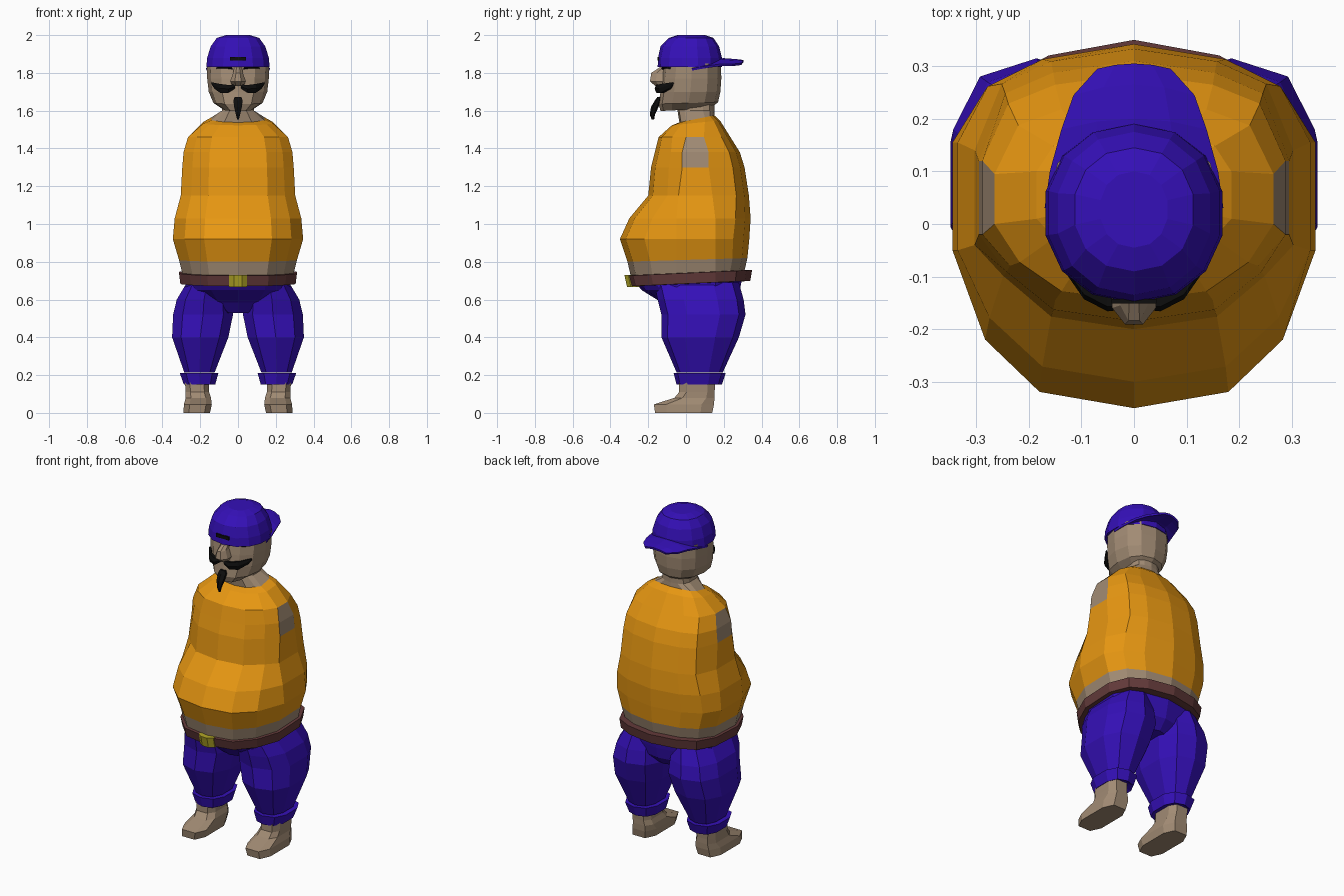
import bpy, bmesh, math

if "Cube" in bpy.data.objects:
    bpy.data.objects.remove(bpy.data.objects["Cube"])

def material(name, rgb):
    m = bpy.data.materials.new(name)
    m.diffuse_color = (*rgb, 1)
    m.use_nodes = True
    m.node_tree.nodes["Principled BSDF"].inputs["Base Color"].default_value = m.diffuse_color
    return m

ORANGE = material("orange shirt", (0.80, 0.31, 0.006))
BLUE = material("deep blue cloth", (0.035, 0.005, 0.48))
SKIN = material("tan skin", (0.36, 0.26, 0.175))
BROWN = material("brown leather", (0.125, 0.042, 0.042))
YELLOW = material("dull yellow", (0.45, 0.39, 0.02))
BLACK = material("black hair", (0.004, 0.004, 0.004))

def finish(name, bm, mats, mirror=False):
    bmesh.ops.recalc_face_normals(bm, faces=bm.faces)
    me = bpy.data.meshes.new(name)
    bm.to_mesh(me)
    bm.free()
    for m in mats:
        me.materials.append(m)
    ob = bpy.data.objects.new(name, me)
    bpy.context.collection.objects.link(ob)
    if mirror:
        ob.modifiers.new("mirror", 'MIRROR').use_mirror_merge = False
    return ob

def loft(name, rings, mats, pick=None, mirror=False):
    """Skin a list of equal-length closed rings; pick(row, column) gives the material index."""
    bm = bmesh.new()
    vs = [[bm.verts.new(p) for p in r] for r in rings]
    n = len(rings[0])
    for i in range(len(vs) - 1):
        for j in range(n):
            k = (j + 1) % n
            f = bm.faces.new((vs[i][j], vs[i][k], vs[i + 1][k], vs[i + 1][j]))
            f.material_index = pick(i, j) if pick else 0
    for end, row in ((vs[0], 0), (vs[-1], len(vs) - 2)):
        bm.faces.new(end).material_index = pick(row, 0) if pick else 0
    return finish(name, bm, mats, mirror)

def oval(z, x0, x1, y0, y1, n=12, p=1.0, slope=0.0):
    """Flat ring filling a box in x and y; p below 1 makes it squarer."""
    pts = []
    for k in range(n):
        a = 2 * math.pi * (k + (0.5 if n == 8 else 0)) / n - math.pi / 2
        c, s = math.cos(a), math.sin(a)
        c = math.copysign(abs(c) ** p, c) if abs(c) > 1e-6 else 0
        s = math.copysign(abs(s) ** p, s) if abs(s) > 1e-6 else 0
        y = (y0 + y1) / 2 + s * (y1 - y0) / 2
        pts.append(((x0 + x1) / 2 + c * (x1 - x0) / 2, y, z + slope * y))
    return pts

def body_ring(z, rx, yf, yb, y3=-0.05, y4=0.155, slope=0.0):
    """14-sided waist ring with flat flanks between y3 and y4."""
    m, h = (yf + yb) / 2, (yb - yf) / 2
    xs = [0, .52, .82, 1, 1, .83, .52, 0]
    ys = [yf, m - .91 * h, m - .62 * h, y3, y4, m + .75 * h, m + .91 * h, yb]
    half = [(x * rx, y, z + slope * y) for x, y in zip(xs, ys)]
    return half + [(-x, y, z) for x, y, z in half[6:0:-1]]

def tube(name, path, mat, across='x', mirror=False):
    """Six-sided tapering strand; path rows are x, y, z, half depth, half width."""
    rings = []
    for x, y, z, r, w in path:
        ring = []
        for k in range(6):
            a = k * math.pi / 3
            c, s = math.cos(a) * r, math.sin(a) * w
            ring.append((x, y + c, z + s) if across == 'x' else (x + s, y + c, z))
        rings.append(ring)
    return loft(name, rings, [mat], mirror=mirror)

# Torso: bare waist, shirt, arm openings and neck
torso = [body_ring(0.70, .285, -.285, .30, slope=.03),
         body_ring(0.81, .312, -.31, .325, slope=.03),
         body_ring(0.92, .345, -.35, .335),
         body_ring(1.03, .335, -.30, .342),
         body_ring(1.15, .303, -.20, .333, -.04, .14),
         body_ring(1.30, .295, -.185, .31, -.02, .12),
         body_ring(1.38, .288, -.165, .285, -.02, .12),
         body_ring(1.46, .265, -.145, .235, 0, .095),
         body_ring(1.53, .185, -.075, .18, .01, .10, .1),
         body_ring(1.545, .14, -.035, .15, .02, .10, .2),
         body_ring(1.60, .085, -.045, .15, .02, .09),
         body_ring(1.66, .08, -.055, .15, .02, .09)]
loft("torso", torso, [ORANGE, SKIN],
     lambda i, j: 1 if i == 0 or i >= 9 or (i in (5, 6) and j in (3, 10)) else 0)

# Belt and buckle
loft("belt", [body_ring(0.683, .285, -.28, .31, slope=.045),
              body_ring(0.684, .305, -.295, .34, slope=.045),
              body_ring(0.74, .312, -.31, .35, slope=.045),
              body_ring(0.742, .29, -.29, .31, slope=.045)], [BROWN])
loft("buckle", [oval(0.667, -.07, .07, -.335, -.255, 8),
                oval(0.73, -.07, .07, -.35, -.27, 8)], [YELLOW]).scale = (.75, .94, 1)

# Trousers: hips, legs and turned-up cuffs
loft("trouser_hips", [body_ring(0.53, .09, -.08, .22, .0, .12),
                      body_ring(0.585, .20, -.13, .27),
                      body_ring(0.65, .275, -.235, .285),
                      body_ring(0.70, .282, -.275, .295)], [BLUE])
legs = [(.69, .05, .275, -.17, .28), (.60, .03, .33, -.15, .305), (.52, .02, .35, -.13, .315),
        (.40, .045, .355, -.13, .28), (.215, .12, .288, -.05, .195)]
loft("trouser_legs", [oval(*r, n=10, p=.8) for r in legs], [BLUE], mirror=True)
cuffs = [(.20, .12, .285, -.05, .195), (.21, .10, .312, -.065, .21), (.15, .117, .29, -.05, .19),
         (.16, .14, .27, -.03, .17)]
loft("trouser_cuffs", [oval(*r, n=10, p=.8) for r in cuffs[1:]], [BLUE], mirror=True)

# Bare feet with sloping insteps
feet = [(0, .15, .287, -.165, .14), (.045, .14, .285, -.172, .15),
        (.08, .145, .275, -.06, .15), (.11, .155, .275, -.035, .15), (.18, .155, .28, -.035, .155)]
loft("feet", [oval(z, a - .005, b + .005, c - .006, d + .006, 8, .6) for z, a, b, c, d in feet],
     [SKIN], mirror=True)

# Head with jaw, nose and lower lip
head = [(1.605, -.075, .075, -.135, .13, .05), (1.64, -.13, .13, -.145, .17, .03),
        (1.70, -.155, .155, -.135, .182, 0), (1.77, -.163, .163, -.13, .187, 0),
        (1.85, -.165, .165, -.12, .185, 0)]
loft("head", [oval(z, a, b, c, d, 12, .88, s) for z, a, b, c, d, s in head], [SKIN])
loft("nose", [oval(1.73, -.03, .03, -.165, -.09, 8), oval(1.755, -.045, .045, -.195, -.08, 8),
              oval(1.80, -.028, .028, -.188, -.08, 8), oval(1.83, -.022, .022, -.14, -.08, 8)], [SKIN])

# Facial hair: moustache, pointed beard, brows
tube("moustache", [(.015, -.15, 1.728, .012, .012), (.05, -.148, 1.715, .018, .024),
                   (.095, -.125, 1.718, .018, .027), (.125, -.085, 1.732, .015, .018),
                   (.14, -.07, 1.745, .006, .006)], BLACK, mirror=True)
tube("beard", [(0, -.175, 1.552, .006, .005), (0, -.178, 1.58, .014, .013),
               (0, -.165, 1.62, .02, .024), (0, -.148, 1.655, .016, .028),
               (0, -.142, 1.672, .01, .02)], BLACK, across='z')
tube("brows", [(.03, -.122, 1.824, .009, .006), (.07, -.115, 1.832, .01, .009),
               (.115, -.085, 1.826, .009, .005)], BLACK, mirror=True)

# Backward cap: crown, strap opening and curved brim
crown = [(1.83, .172, -.15, .19), (1.88, .167, -.148, .19), (1.94, .148, -.135, .175),
         (1.985, .115, -.09, .145), (2.0, .065, -.045, .10)]
loft("cap_crown", [oval(z, -r, r, a, b, 14, .93) for z, r, a, b in crown], [BLUE])
bm = bmesh.new()
bmesh.ops.create_cube(bm, size=1)
for v in bm.verts:
    v.co = (v.co.x * .085, -.147 + v.co.y * .009, 1.875 + v.co.z * .02)
finish("cap_strap_opening", bm, [BLACK])

bm = bmesh.new()
rows = [(.05, .17, 1.862), (.12, .16, 1.872), (.20, .138, 1.878), (.265, .115, 1.873), (.305, .07, 1.868)]
us = (-1, -.5, 0, .5, 1)
grid = [[bm.verts.new((u * w, y - (.02 * u * u if y < .3 else .01 * u * u),
                       z - .032 * u * u * w / .12 * .85)) for u in us] for y, w, z in rows]
for a, b in zip(grid, grid[1:]):
    for j in range(4):
        bm.faces.new((a[j], a[j + 1], b[j + 1], b[j]))
brim = finish("cap_brim", bm, [BLUE])
brim.modifiers.new("thickness", 'SOLIDIFY').thickness = .012
